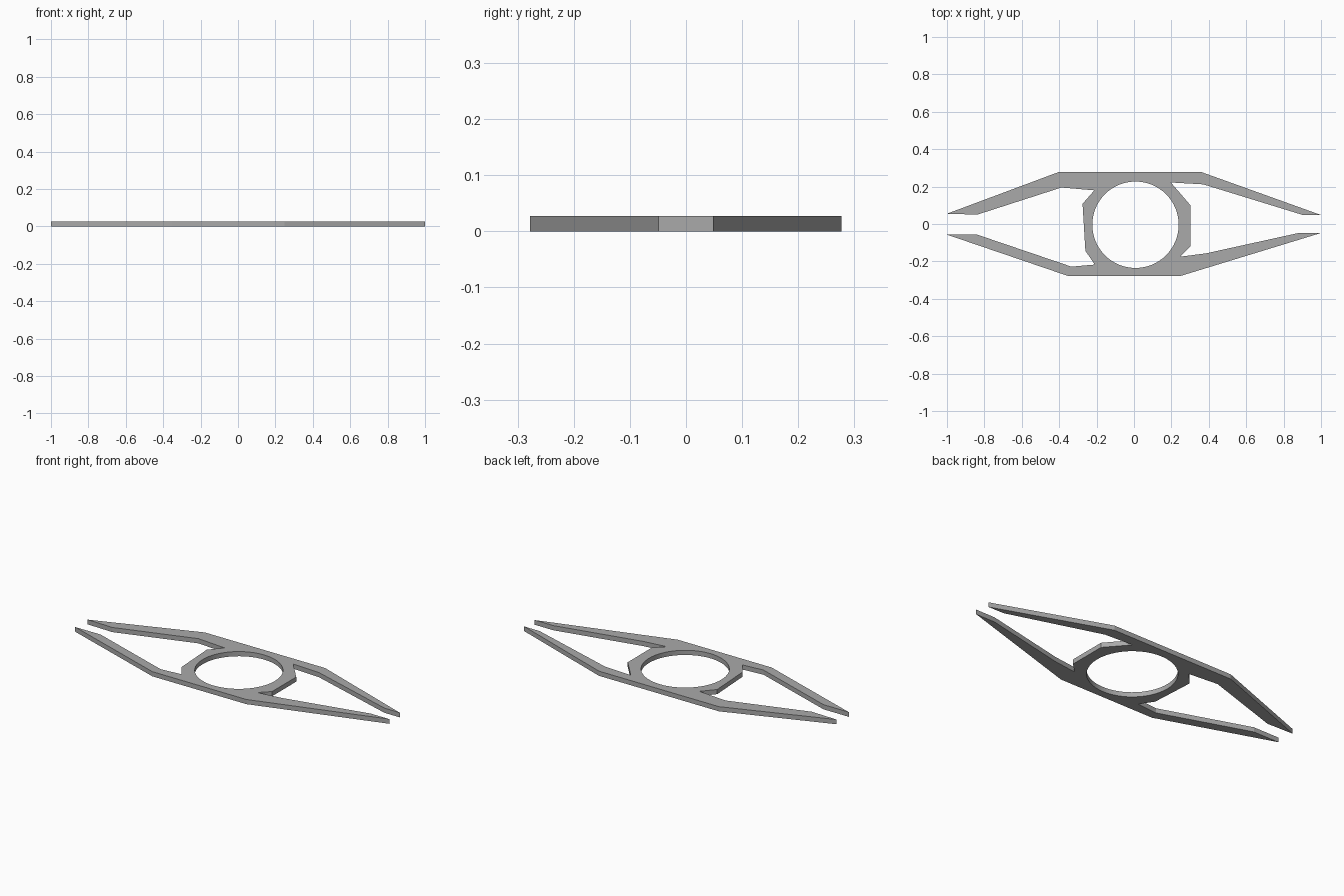
import bpy, bmesh, math

if "Cube" in bpy.data.objects:
    bpy.data.objects.remove(bpy.data.objects["Cube"])

THICK = 0.027
HOLE_X, HOLE_Y, HOLE_R, HOLE_SIDES = 0.008, -0.004, 0.231, 64

# Outline of each part of the plate, clockwise from the upper left tip
upper_edge = [(-1.0, 0.055), (-0.405, 0.277), (0.362, 0.277), (1.0, 0.048)]
right_gap = [(0.9, 0.049), (0.37, 0.212), (0.197, 0.222), (0.302, 0.1),
             (0.302, -0.12), (0.245, -0.175), (0.385, -0.157), (0.88, -0.048)]
lower_edge = [(1.0, -0.048), (0.248, -0.278), (-0.352, -0.278), (-1.0, -0.057)]
left_gap = [(-0.838, -0.057), (-0.335, -0.228), (-0.21, -0.217), (-0.26, -0.143),
            (-0.275, 0.108), (-0.212, 0.18), (-0.388, 0.195), (-0.838, 0.05)]
outline = upper_edge + right_gap + lower_edge + left_gap

# Round opening in the middle
hole = []
for i in range(HOLE_SIDES):
    a = 2 * math.pi * i / HOLE_SIDES
    hole.append((HOLE_X + HOLE_R * math.cos(a), HOLE_Y + HOLE_R * math.sin(a)))


def add_loop(bm, points):
    verts = [bm.verts.new((x, y, 0)) for x, y in points]
    return [bm.edges.new((v, verts[(i + 1) % len(verts)])) for i, v in enumerate(verts)]


# Fill the flat profile, then extrude it to a plate
bm = bmesh.new()
edges = add_loop(bm, outline) + add_loop(bm, hole)
bmesh.ops.triangle_fill(bm, edges=edges, use_beauty=True, use_dissolve=False)
result = bmesh.ops.extrude_face_region(bm, geom=bm.faces[:], use_keep_orig=True)
top = [g for g in result["geom"] if isinstance(g, bmesh.types.BMVert)]
bmesh.ops.translate(bm, verts=top, vec=(0, 0, THICK))
bmesh.ops.recalc_face_normals(bm, faces=bm.faces[:])

mesh = bpy.data.meshes.new("ring_plate_with_arms")
bm.to_mesh(mesh)
bm.free()
plate = bpy.data.objects.new("ring_plate_with_arms", mesh)
bpy.context.collection.objects.link(plate)

grey = bpy.data.materials.new("plain_grey")
grey.diffuse_color = (0.4, 0.4, 0.4, 1)
grey.use_nodes = True
grey.node_tree.nodes["Principled BSDF"].inputs["Base Color"].default_value = grey.diffuse_color
mesh.materials.append(grey)

# Smooth the round wall, keep the corners sharp
bpy.context.view_layer.objects.active = plate
plate.select_set(True)
bpy.ops.object.shade_smooth_by_angle(angle=math.radians(15))
